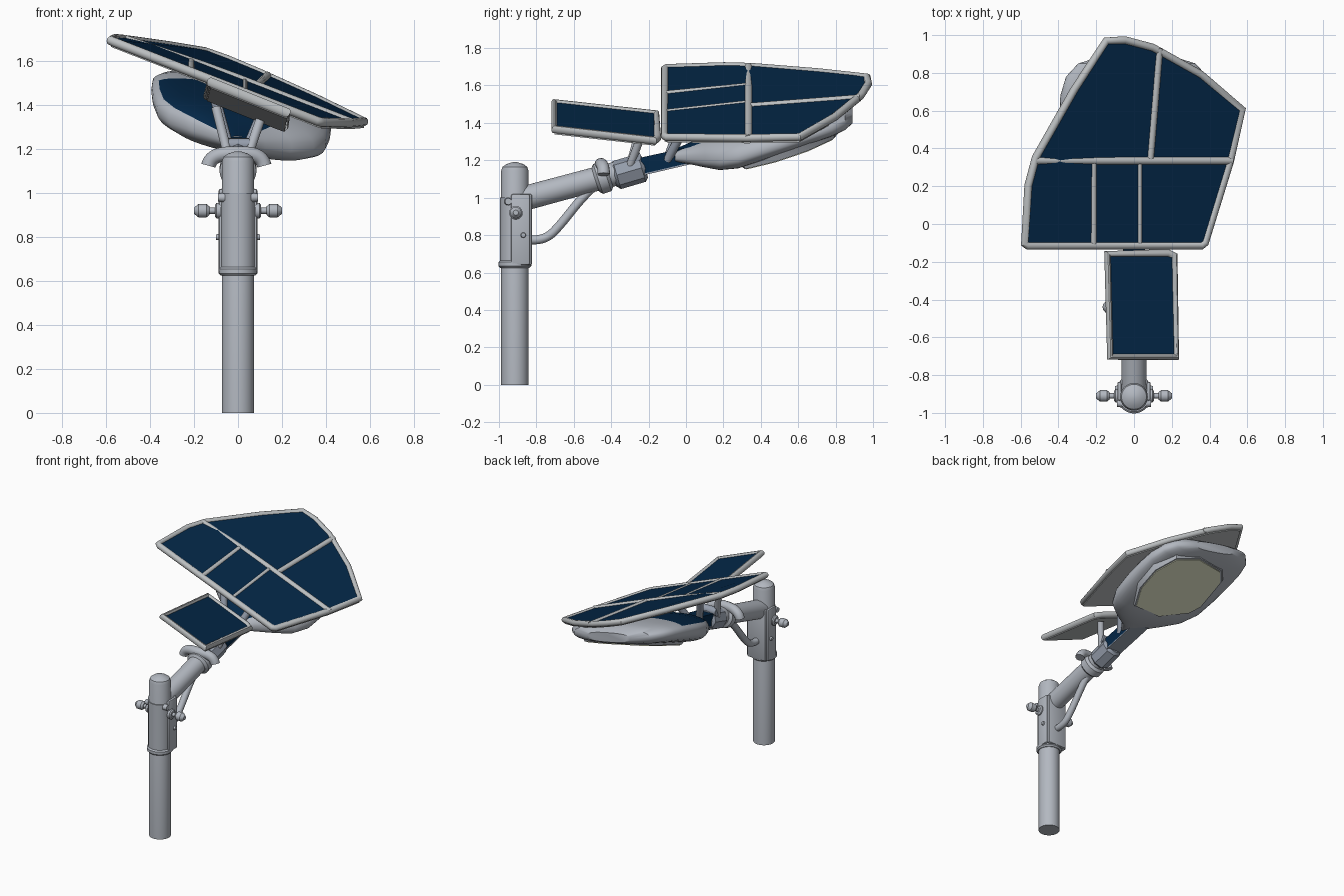
import bpy, bmesh, math
from mathutils import Vector

if "Cube" in bpy.data.objects:
    bpy.data.objects.remove(bpy.data.objects["Cube"])


def material(name, rgb):
    m = bpy.data.materials.new(name)
    m.diffuse_color = (*rgb, 1)
    m.use_nodes = True
    m.node_tree.nodes["Principled BSDF"].inputs["Base Color"].default_value = m.diffuse_color
    return m


GREY = material("light_grey_metal", (0.45, 0.48, 0.53))
FRAME = material("frame_grey", (0.50, 0.52, 0.53))
STEEL = material("blue_grey_metal", (0.30, 0.34, 0.41))
BLUE = material("solar_blue", (0.001, 0.020, 0.063))
LENS = material("lens_yellow", (0.80, 0.82, 0.61))


def add_mesh(name, bm, *mats):
    bmesh.ops.recalc_face_normals(bm, faces=bm.faces)
    if bm.calc_volume(signed=True) < 0:
        bmesh.ops.reverse_faces(bm, faces=bm.faces)
    me = bpy.data.meshes.new(name)
    bm.to_mesh(me)
    bm.free()
    ob = bpy.data.objects.new(name, me)
    bpy.context.collection.objects.link(ob)
    for m in mats:
        me.materials.append(m)
    return ob


def loft(name, rings, *mats):
    """Skin a list of equal-length closed rings and cap both ends."""
    bm = bmesh.new()
    vs = [[bm.verts.new(p) for p in r] for r in rings]
    n = len(rings[0])
    for a, b in zip(vs, vs[1:]):
        for i in range(n):
            bm.faces.new((a[i], a[(i + 1) % n], b[(i + 1) % n], b[i]))
    bm.faces.new(vs[0])
    bm.faces.new(vs[-1])
    return add_mesh(name, bm, *mats)


def rod(name, p, q, profile, mat, n=24):
    """Turned part from p to q; profile is (fraction, radius) pairs."""
    p, q = Vector(p), Vector(q)
    rot = (q - p).to_track_quat('Z', 'Y')
    rings = [[p.lerp(q, t) + rot @ Vector((r * math.cos(2 * math.pi * i / n),
                                           r * math.sin(2 * math.pi * i / n), 0))
              for i in range(n)] for t, r in profile]
    return loft(name, rings, mat)


def tube(name, pts, r, mat, cyclic=False, smooth=False):
    cu = bpy.data.curves.new(name, 'CURVE')
    cu.dimensions = '3D'
    cu.bevel_depth, cu.bevel_resolution, cu.use_fill_caps = r, 4, True
    sp = cu.splines.new('NURBS' if smooth else 'POLY')
    sp.points.add(len(pts) - 1)
    for pt, co in zip(sp.points, pts):
        pt.co = (*co, 1)
    sp.use_cyclic_u = cyclic
    if smooth:
        sp.order_u, sp.use_endpoint_u = 4, True
    cu.materials.append(mat)
    ob = bpy.data.objects.new(name, cu)
    bpy.context.collection.objects.link(ob)
    return ob


def box(name, centre, size, mat, bevel=0.01):
    bm = bmesh.new()
    bmesh.ops.create_cube(bm, size=1)
    for v in bm.verts:
        v.co = Vector(centre) + Vector(a * b for a, b in zip(v.co, size))
    ob = add_mesh(name, bm, mat)
    mod = ob.modifiers.new("soft_edge", 'BEVEL')
    mod.width, mod.segments = bevel, 2
    return ob


def beam(name, w, ends, mat):
    """Rectangular beam along y; ends are (y, low z, high z)."""
    return loft(name, [[(-w, y, lo), (w, y, lo), (w, y, hi), (-w, y, hi)] for y, lo, hi in ends], mat)


def panel(name, outline, plane, thick, rim, bars):
    """Tilted solar panel: backing slab, blue face, raised rim and divider bars."""
    a, b, c, droop = plane  # droop lowers the rear left side a little

    def at(x, y, d=0):
        return (x, y, c + a * x + b * y + d - droop * max(0, -x - 0.1) * min(1, max(0, y + 0.13) / 0.46))
    cx = sum(p[0] for p in outline) / len(outline)
    cy = sum(p[1] for p in outline) / len(outline)
    inner = [(cx + (x - cx) * 0.98, cy + (y - cy) * 0.98) for x, y in outline]
    loft(name + "_backing", [[at(x, y, d) for x, y in inner] for d in (-thick, -0.016)], FRAME)
    loft(name + "_solar_cells", [[at(x, y, d) for x, y in inner] for d in (-0.016, -0.007)], BLUE)
    tube(name + "_rim", [at(x, y, -rim * 0.8) for x, y in inner], rim, FRAME, cyclic=True)
    for i, (x0, y0, x1, y1, r) in enumerate(bars):
        pts = [at(x0 + (x1 - x0) * k / 6, y0 + (y1 - y0) * k / 6, -0.014) for k in range(7)]
        tube(f"{name}_divider_{i + 1}", pts, r, FRAME)


# pole with domed cap
Y = -0.915
rod("pole", (0, Y, 0), (0, Y, 1), [(0, 0.073), (1.145, 0.073), (1.165, 0.066),
                                   (1.18, 0.045), (1.19, 0.012)], GREY, 40)

# clamp bracket around the pole
rod("bracket_sleeve", (0, Y, 0.64), (0, Y, 1.0), [(0, 0.079), (1, 0.079)], GREY, 32)
rod("bracket_collar", (0, Y, 0.625), (0, Y, 0.665),
    [(0, 0.078), (0.25, 0.088), (0.75, 0.088), (1, 0.078)], GREY, 32)
for s, side in ((-1, "left"), (1, "right")):
    box("bracket_plate_" + side, (s * 0.077, -0.885, 0.83), (0.022, 0.1, 0.38), GREY)
    rod("clamp_bolt_" + side, (s * 0.06, -0.91, 0.92), (s * 0.15, -0.91, 0.92), [(0, 0.014), (1, 0.014)], GREY, 12)
    rod("clamp_washer_" + side, (s * 0.08, -0.91, 0.92), (s * 0.105, -0.91, 0.92),
        [(0, 0.036), (0.7, 0.036), (1, 0.026)], GREY)
    rod("clamp_knob_" + side, (s * 0.13, -0.91, 0.92), (s * 0.2, -0.91, 0.92),
        [(0, 0.02), (0.2, 0.031), (0.7, 0.031), (1, 0.014)], GREY, 16)
    rod("small_bolt_" + side, (s * 0.08, -0.87, 0.80), (s * 0.1, -0.87, 0.80), [(0, 0.016), (1, 0.012)], GREY, 12)
    rod("upper_bolt_" + side, (s * 0.06, -0.95, 0.98), (s * 0.09, -0.95, 0.98), [(0, 0.022), (1, 0.018)], GREY, 12)
box("bracket_front", (0, -0.838, 0.83), (0.15, 0.03, 0.38), GREY)

# arm, curved brace and coupling
rod("arm", (0, -0.87, 0.995), (0, -0.37, 1.13), [(0, 0.066), (1, 0.064)], GREY, 32)
tube("brace", [(0, -0.84, 0.775), (0, -0.76, 0.77), (0, -0.70, 0.82), (0, -0.62, 0.92),
               (0, -0.54, 1.02), (0, -0.47, 1.08)], 0.024, GREY, smooth=True)
rod("coupling_ring", (0, -0.485, 1.095), (0, -0.41, 1.12), [(0, 0.066), (0.2, 0.084), (0.8, 0.084), (1, 0.066)], GREY, 32)
tube("coupling_saddle", [(-0.135, -0.44, 1.125), (-0.12, -0.44, 1.18), (0, -0.47, 1.18),
                         (0.105, -0.44, 1.18), (0.12, -0.44, 1.125)], 0.033, GREY, smooth=True)
rod("neck_housing", (0, -0.39, 1.115), (0, -0.22, 1.165),
    [(0, 0.055), (0.12, 0.078), (0.9, 0.078), (1, 0.06)], STEEL, 8)
beam("neck", 0.056, [(-0.24, 1.125, 1.215), (0.08, 1.2, 1.285)], BLUE)
beam("neck_underside_plate", 0.058, [(-0.24, 1.117, 1.126), (0.08, 1.192, 1.201)], STEEL)

# struts holding the two panels
for s, side in ((-1, "left"), (1, "right")):
    tube("rear_strut_" + side, [(s * 0.045, -0.30, 1.17), (s * 0.10, -0.24, 1.36 - s * 0.03)], 0.022, GREY)
    tube("main_strut_" + side, [(s * 0.04, -0.10, 1.2), (s * 0.12, 0.0, 1.44 - s * 0.05)], 0.024, STEEL)
rod("strut_cross", (-0.07, -0.27, 1.22), (0.07, -0.27, 1.22), [(0, 0.03), (1, 0.03)], STEEL, 16)

# small solar panel
panel("small_panel", [(-0.145, -0.155), (-0.13, -0.71), (0.225, -0.71), (0.215, -0.165), (0.18, -0.15)],
      (-0.40, -0.12, 1.388, 0), 0.045, 0.022, [])

# large five-cell solar panel
panel("main_panel", [(-0.59, -0.115), (-0.575, -0.125), (0.365, -0.125), (0.385, -0.11), (0.52, 0.33),
                     (0.585, 0.61), (0.36, 0.80), (0.10, 0.945), (-0.05, 0.985), (-0.15, 0.98),
                     (-0.32, 0.72), (-0.53, 0.35), (-0.57, 0.2)],
      (-0.39, 0.11, 1.498, 0.055), 0.045, 0.021,
      [(-0.52, 0.335, 0.52, 0.335, 0.021), (-0.215, -0.12, -0.215, 0.33, 0.017),
       (0.03, -0.12, 0.03, 0.33, 0.013), (0.085, 0.335, 0.135, 0.93, 0.019)])

# lamp head: rounded hull that rolls with the panel
TILT, SIDES = -0.2, 40


def section(y, w, lo, hi, n=SIDES):
    ring = []
    for i in range(n):
        c, s = math.cos(2 * math.pi * i / n), math.sin(2 * math.pi * i / n)
        x = 0.015 + w * math.copysign(abs(c) ** 0.75, c)
        z = (lo + hi) / 2 + (hi - lo) / 2 * math.copysign(abs(s) ** 0.8, s)
        ring.append((x, y, z + TILT * x))
    return ring


hull = loft("lamp_head", [section(*k) for k in (
    (-0.06, 0.05, 1.20, 1.26), (0.02, 0.11, 1.19, 1.29), (0.10, 0.23, 1.185, 1.335),
    (0.18, 0.33, 1.18, 1.375), (0.28, 0.385, 1.195, 1.41), (0.42, 0.405, 1.245, 1.45),
    (0.56, 0.41, 1.295, 1.485), (0.68, 0.405, 1.338, 1.51), (0.78, 0.375, 1.372, 1.52),
    (0.85, 0.31, 1.398, 1.515), (0.89, 0.18, 1.42, 1.49))], GREY, BLUE)
for f in hull.data.polygons:  # blue shoulder on the upper front
    ring, spoke = divmod(f.index, SIDES)
    if ring < 6 and 7 <= spoke <= 16:
        f.material_index = 1

# lens plate and its raised bezel on the sloping underside
lens_outline = [(0.0, 0.275), (0.25, 0.325), (0.335, 0.48), (0.345, 0.65), (0.27, 0.78),
                (0.1, 0.82), (-0.15, 0.75), (-0.225, 0.66), (-0.245, 0.42), (-0.2, 0.35)]
under = lambda x, y, d: (x, y, 1.096 + TILT * x + 0.35 * y + d)
loft("lens", [[under(x, y, d) for x, y in lens_outline] for d in (-0.008, 0.0)], LENS)
loft("lens_seat", [[under(0.05 + (x - 0.05) * k, 0.55 + (y - 0.55) * k, d) for x, y in lens_outline]
                   for k, d in ((1.04, -0.002), (1.12, 0.05))], GREY)

# smooth shading with crisp edges
bpy.ops.object.select_all(action='DESELECT')
for ob in bpy.context.scene.objects:
    ob.select_set(True)
    bpy.context.view_layer.objects.active = ob
bpy.ops.object.convert(target='MESH')
bpy.ops.object.shade_smooth_by_angle(angle=math.radians(35))
